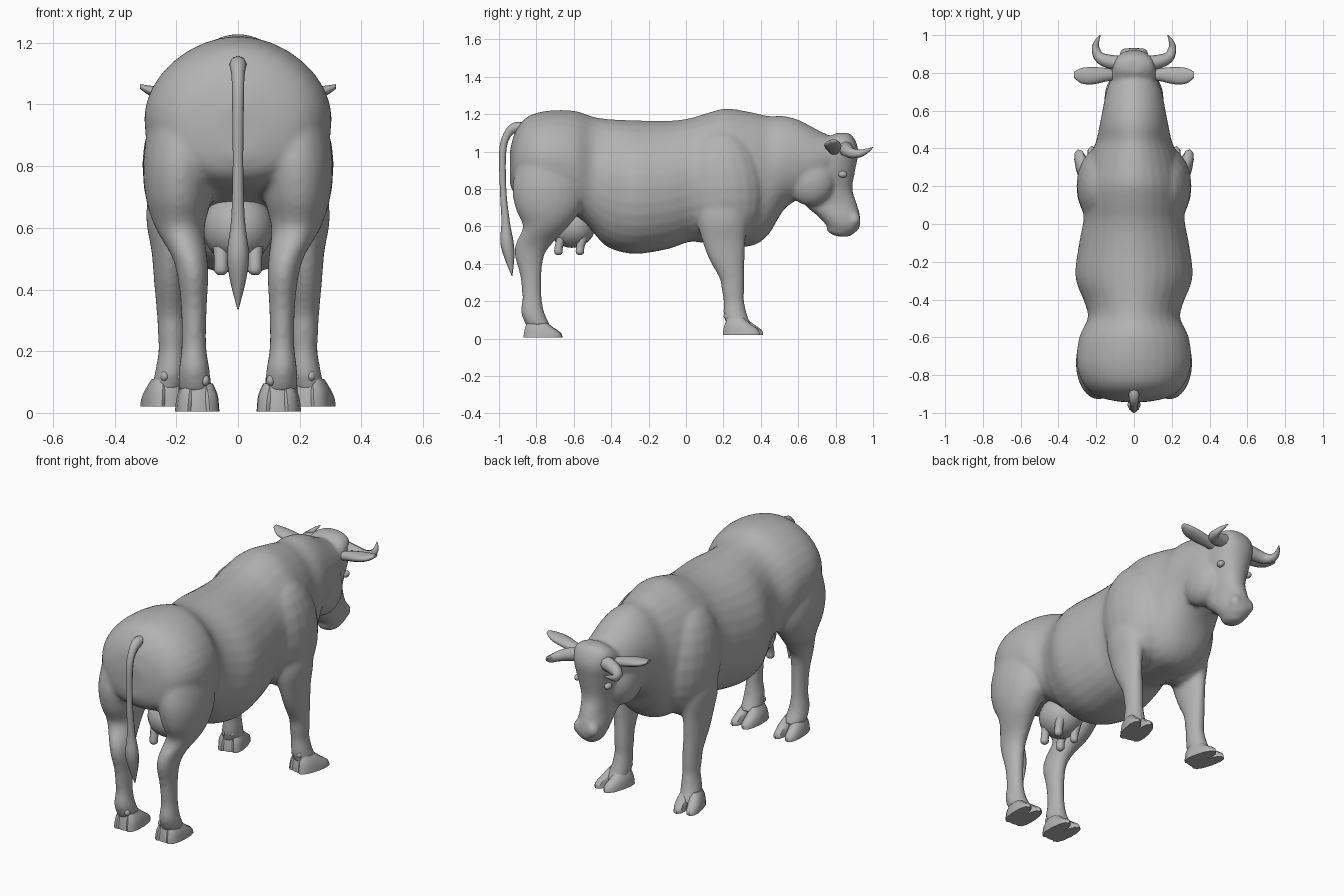
import bpy, bmesh, math
from mathutils import Vector, Matrix

cube = bpy.data.objects.get("Cube")
if cube:
    bpy.data.objects.remove(cube, do_unlink=True)

grey = bpy.data.materials.new("plain_grey")
grey.use_nodes = True
grey.diffuse_color = (0.45, 0.45, 0.45, 1)
grey.node_tree.nodes["Principled BSDF"].inputs["Base Color"].default_value = grey.diffuse_color


def spline(rows, steps):
    """Smooth in-between rows through the given rows."""
    out = []
    for i in range(len(rows) - 1):
        p = [Vector(rows[max(0, min(len(rows) - 1, i + k))]) for k in (-1, 0, 1, 2)]
        for s in range(steps):
            t = s / steps
            out.append(p[1] + (p[2] - p[0]) * t / 2
                       + (p[0] * 2 - p[1] * 5 + p[2] * 4 - p[3]) * t * t / 2
                       + (p[1] * 3 - p[0] - p[2] * 3 + p[3]) * t ** 3 / 2)
    return out + [Vector(rows[-1])]


def loft(bm, rows, axes, power=2.0, upper=None, sides=24, steps=4):
    """Rows are x, y, z and two half sizes; upper is the roundness of the top half."""
    rings = []
    for row in spline(rows, steps):
        ring = []
        for k in range(sides):
            a = 2 * math.pi * k / sides
            n = upper if upper and math.sin(a) > 0 else power
            co = Vector(row[:3])
            for axis, half, c in zip(axes, row[3:], (math.cos(a), math.sin(a))):
                co[axis] += half * math.copysign(abs(c) ** (2 / n), c)
            ring.append(bm.verts.new(co))
        rings.append(ring)
    faces = [bm.faces.new(rings[0]), bm.faces.new(rings[-1])]
    for r, q in zip(rings, rings[1:]):
        for k in range(sides):
            n = (k + 1) % sides
            faces.append(bm.faces.new((r[k], r[n], q[n], q[k])))
    bmesh.ops.recalc_face_normals(bm, faces=faces)


def ball(bm, centre, radii, tilt=0):
    m = Matrix.Translation(centre) @ Matrix.Rotation(tilt, 4, 'X') @ Matrix.Diagonal((*radii, 1))
    bmesh.ops.create_uvsphere(bm, u_segments=20, v_segments=12, radius=1, matrix=m)


def finish(name, bm, angle=60):
    mesh = bpy.data.meshes.new(name)
    bm.to_mesh(mesh)
    bm.free()
    ob = bpy.data.objects.new(name, mesh)
    bpy.context.collection.objects.link(ob)
    mesh.materials.append(grey)
    bpy.ops.object.select_all(action='DESELECT')
    ob.select_set(True)
    bpy.context.view_layer.objects.active = ob
    bpy.ops.object.shade_smooth_by_angle(angle=math.radians(angle))
    return ob


def tube(name, points):
    """Tapered tube; each point is x, y, z, radius."""
    curve = bpy.data.curves.new(name, 'CURVE')
    curve.dimensions = '3D'
    curve.bevel_depth = 1
    curve.bevel_resolution = 2
    curve.use_fill_caps = True
    rows = spline(points, 5)
    line = curve.splines.new('POLY')
    line.points.add(len(rows) - 1)
    for p, row in zip(line.points, rows):
        p.co = (*row[:3], 1)
        p.radius = row[3]
    line.use_smooth = True
    curve.materials.append(grey)
    bpy.context.collection.objects.link(bpy.data.objects.new(name, curve))


# Trunk and neck: y, underside, topline, half width
trunk = [(-.942, .83, 1.0, .07), (-.915, .77, 1.1, .19), (-.85, .73, 1.185, .265),
         (-.74, .7, 1.218, .303), (-.6, .65, 1.218, .29), (-.5, .57, 1.187, .245),
         (-.42, .49, 1.174, .26), (-.28, .453, 1.167, .31), (-.1, .478, 1.164, .29),
         (.02, .517, 1.178, .268), (.12, .507, 1.208, .272), (.22, .497, 1.23, .267),
         (.35, .495, 1.21, .235), (.44, .555, 1.19, .2), (.52, .685, 1.19, .183),
         (.6, .745, 1.17, .167), (.7, .8, 1.118, .147), (.8, .9, 1.07, .11)]
bm = bmesh.new()
loft(bm, [(0, y, (lo + hi) / 2, w, (hi - lo) / 2) for y, lo, hi, w in trunk],
     (0, 2), 2.25, 1.88, 32)

# Head: height, back, brow or nose, half width
head = [(1.1, .8, .87, .045), (1.07, .76, .9, .1), (1.0, .66, .922, .12),
        (.9, .58, .905, .112), (.8, .6, .89, .088), (.72, .63, .914, .076),
        (.65, .71, .932, .079), (.6, .755, .93, .07), (.57, .785, .91, .052)]
loft(bm, [(0, (b + f) / 2, z, w, (f - b) / 2) for z, b, f, w in head], (0, 1), 2.3)
ball(bm, (0, .825, .578), (.054, .075, .034), -.15)

# Hind and front legs, from hip and shoulder down to the fetlock
hind = [(.175, -.73, .98, .11, .16), (.187, -.735, .82, .12, .193), (.192, -.735, .7, .108, .178),
        (.188, -.75, .6, .08, .122), (.158, -.812, .51, .058, .098), (.146, -.837, .44, .05, .078),
        (.143, -.83, .34, .042, .058), (.143, -.823, .22, .04, .052), (.142, -.82, .14, .05, .062),
        (.138, -.79, .07, .055, .066)]
fore = [(.18, .2, .84, .09, .14), (.21, .195, .65, .088, .138), (.22, .202, .52, .06, .115),
        (.22, .219, .42, .052, .094), (.216, .246, .32, .047, .066), (.214, .252, .25, .046, .06),
        (.214, .256, .2, .044, .055), (.22, .265, .12, .052, .064), (.232, .29, .06, .056, .066)]
for side in (1, -1):
    for leg in (hind, fore):
        loft(bm, [(side * x, y, z, a, b) for x, y, z, a, b in leg], (0, 1))
    ball(bm, (side * .15, .2, .81), (.155, .22, .31), .1)
    ball(bm, (side * .075, .665, .845), (.082, .13, .135))
    ball(bm, (side * .042, .9, .635), (.034, .034, .04))

# Fuse the masses into one smooth hide
body = finish("body", bm)
remesh = body.modifiers.new("fuse", 'REMESH')
remesh.mode = 'VOXEL'
remesh.voxel_size = .012
remesh.use_smooth_shade = True
relax = body.modifiers.new("relax", 'SMOOTH')
relax.factor = .5
relax.iterations = 6

# Cloven hooves: a heel joining two claws, with two dewclaws behind
feet = {"hind": (.132, -.77, .005, .05), "front": (.236, .3, .02, .25)}
for side, word in ((1, "left"), (-1, "right")):
    for foot, (x, y, z, splay) in feet.items():
        bm = bmesh.new()
        for claw in (-1, 1):
            cx = x + claw * .034
            rows = [(cx + claw * .002, y + .005, z, .036, .102), (cx, y + .003, z + .025, .036, .098),
                    (cx - claw * .003, y - .015, z + .055, .034, .073),
                    (cx - claw * .01, y - .03, z + .09, .025, .045)]
            loft(bm, rows, (0, 1), 2.3, None, 12, 2)
            ball(bm, (x + claw * .022, y - .078, z + .1), (.014, .018, .018))
        loft(bm, [(x, y - .03, z, .062, .064), (x, y - .03, z + .04, .06, .06),
                  (x, y - .03, z + .09, .045, .05)], (0, 1), 2.5, None, 16, 2)
        spin = Matrix.Translation((x, y, 0)) @ Matrix.Rotation(-splay, 4, 'Z') @ Matrix.Translation((-x, -y, 0))
        bmesh.ops.transform(bm, matrix=Matrix.Diagonal((side, 1, 1, 1)) @ spin, verts=bm.verts)
        bmesh.ops.recalc_face_normals(bm, faces=bm.faces)
        finish(f"{word}_{foot}_hoof", bm, 40)

    # Horn, ear and eye
    tube(f"{word}_horn", [(side * .07, .85, 1.02, .04), (side * .14, .862, 1.005, .036),
                          (side * .185, .885, .992, .029), (side * .203, .93, .99, .021),
                          (side * .195, .97, 1.005, .012), (side * .178, 1.0, 1.022, .002)])
    bm = bmesh.new()
    loft(bm, [(side * .09, .79, 1.0, .025, .022), (side * .15, .79, 1.015, .036, .026),
              (side * .22, .785, 1.03, .046, .024), (side * .28, .785, 1.043, .04, .018),
              (side * .317, .79, 1.058, .016, .008)], (1, 2), 2, None, 14)
    finish(f"{word}_ear", bm)
    bm = bmesh.new()
    ball(bm, (side * .095, .838, .878), (.018, .024, .018))
    finish(f"{word}_eye", bm)

# Udder with four teats
bm = bmesh.new()
ball(bm, (0, -.61, .6), (.116, .125, .115))
finish("udder", bm)
bm = bmesh.new()
for x in (-.055, .055):
    for y in (-.68, -.565):
        loft(bm, [(x, y + .015, .54, .026, .026), (x, y, .49, .022, .022),
                  (x, y - .002, .46, .022, .022), (x, y - .002, .447, .01, .01)],
             (0, 1), 2, None, 12, 3)
finish("teats", bm)

# Tail with tuft
tube("tail", [(0, -.82, 1.12, .02), (0, -.905, 1.13, .028), (0, -.955, 1.09, .021),
              (0, -.98, 1.0, .019), (0, -.978, .8, .017), (0, -.965, .63, .022),
              (0, -.958, .52, .035), (0, -.945, .44, .028), (0, -.93, .335, .002)])
